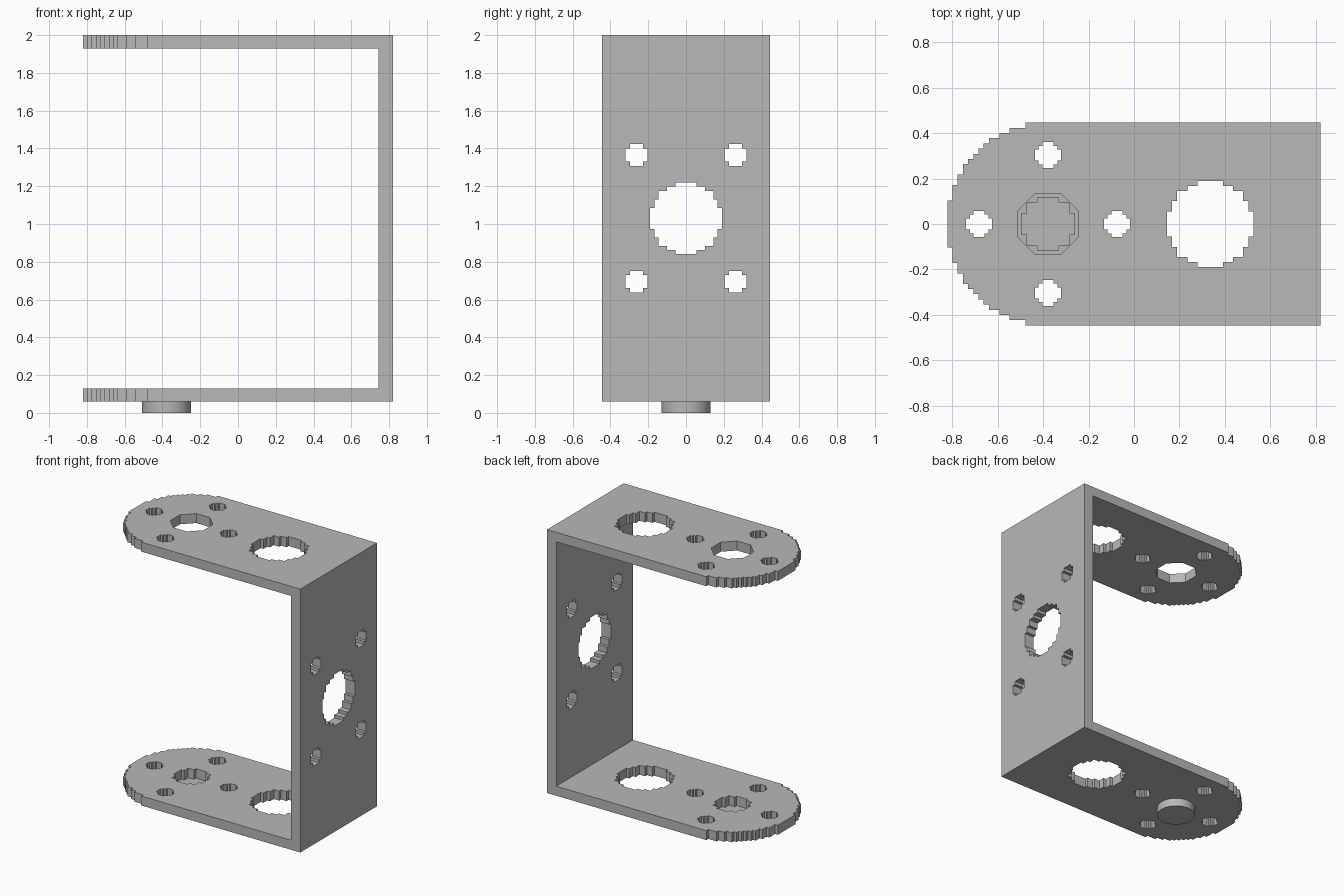
import bpy, bmesh, math
from mathutils import Vector

if "Cube" in bpy.data.objects:
    bpy.data.objects.remove(bpy.data.objects["Cube"], do_unlink=True)

steel = bpy.data.materials.new("grey_steel")
steel.use_nodes = True
grey = (0.48, 0.48, 0.48, 1)
steel.diffuse_color = grey
steel.node_tree.nodes["Principled BSDF"].inputs["Base Color"].default_value = grey

CELL = 0.0228
ARC_X, HALF_W = -0.375, 0.446   # rounded end centre and half width
TOP, BASE, THICK = 2.0, 0.06, 0.07


def stepped_arc(r, n):
    """Upper half of a circle drawn as n stair-step columns."""
    c = 2 * r / n
    pts = []
    for i in range(n):
        x = (i + 0.5) * c - r
        reach = math.sqrt(r * r - x * x)
        h = sum(abs((j + 0.5) * c - r) <= reach for j in range(n)) * c / 2
        if pts and abs(pts[-1][1] - h) < c / 4:
            pts[-1] = (x + c / 2, h)          # extend the current step
        else:
            pts += [(x - c / 2, h), (x + c / 2, h)]
    return pts


def stepped_circle(u, v, r, n=None):
    up = stepped_arc(r, n or round(2 * r / CELL))
    loop = up + [(x, -y) for x, y in reversed(up)]
    return [(u + x, v + y) for x, y in loop]


def prism(bm, pts, axis, lo, hi):
    """Extrude a 2D outline along an axis; the outline uses the other two."""
    place = {"x": lambda a, b, d: (d, a, b),
             "y": lambda a, b, d: (a, d, b),
             "z": lambda a, b, d: (a, b, d)}[axis]
    face = bm.faces.new([bm.verts.new(place(a, b, lo)) for a, b in pts])
    res = bmesh.ops.extrude_face_region(bm, geom=[face])
    new = [g for g in res["geom"] if isinstance(g, bmesh.types.BMVert)]
    bmesh.ops.translate(bm, verts=new, vec=Vector(place(0, 0, hi - lo)))


def make_object(name, bm):
    bmesh.ops.recalc_face_normals(bm, faces=bm.faces)
    mesh = bpy.data.meshes.new(name)
    bm.to_mesh(mesh)
    bm.free()
    mesh.materials.append(steel)
    ob = bpy.data.objects.new(name, mesh)
    bpy.context.collection.objects.link(ob)
    return ob


def apply_boolean(ob, cutter, operation):
    mod = ob.modifiers.new("cut", "BOOLEAN")
    mod.operation, mod.object, mod.solver = operation, cutter, "EXACT"
    bpy.context.view_layer.objects.active = ob
    bpy.ops.object.modifier_apply(modifier=mod.name)
    bpy.data.objects.remove(cutter, do_unlink=True)


# U-shaped bracket, over-wide, to be trimmed to its plan outline
bm = bmesh.new()
inner = 0.745
prism(bm, [(-1, BASE), (0.82, BASE), (0.82, TOP), (-1, TOP), (-1, TOP - THICK),
           (inner, TOP - THICK), (inner, BASE + THICK), (-1, BASE + THICK)],
      "y", -0.7, 0.7)
bracket = make_object("bracket", bm)

# Plan outline with a stepped round end
arc = [(ARC_X + x, y) for x, y in stepped_arc(HALF_W, 39) if x < 0]
side = arc + [(1, HALF_W)]
bm = bmesh.new()
prism(bm, side + [(x, -y) for x, y in reversed(side)], "z", -1, 3)
apply_boolean(bracket, make_object("outline_cutter", bm), "INTERSECT")

# Holes through both arms
bm = bmesh.new()
hub, pitch = -0.378, 0.303
for k in range(4):
    a = k * math.pi / 2
    prism(bm, stepped_circle(hub + pitch * math.cos(a), pitch * math.sin(a), 0.0575, 7),
          "z", -1, 3)
prism(bm, stepped_circle(0.335, 0, 0.19), "z", -1, 3)

# Pivot holes: octagonal above, stepped below
r = 0.134 / math.cos(math.pi / 8)
octagon = [(hub + r * math.cos((k + 0.5) * math.pi / 4),
            r * math.sin((k + 0.5) * math.pi / 4)) for k in range(8)]
prism(bm, octagon, "z", 1, 3)
prism(bm, stepped_circle(hub, 0, 0.117), "z", -1, 1)

# Holes through the upright plate
mid = (TOP + BASE) / 2
prism(bm, stepped_circle(0, mid, 0.19), "x", 0.6, 1)
for sy in (-1, 1):
    for sz in (-1, 1):
        prism(bm, stepped_circle(sy * 0.262, mid + sz * 0.335, 0.0575), "x", 0.6, 1)
apply_boolean(bracket, make_object("hole_cutter", bm), "DIFFERENCE")

# Smooth round pivot cap closing the lower pivot hole
bpy.ops.mesh.primitive_cylinder_add(vertices=48, radius=0.13, depth=BASE,
                                    location=(hub, 0, BASE / 2))
cap = bpy.context.object
cap.name = "pivot_cap"
cap.data.materials.append(steel)
bpy.ops.object.shade_smooth_by_angle()
